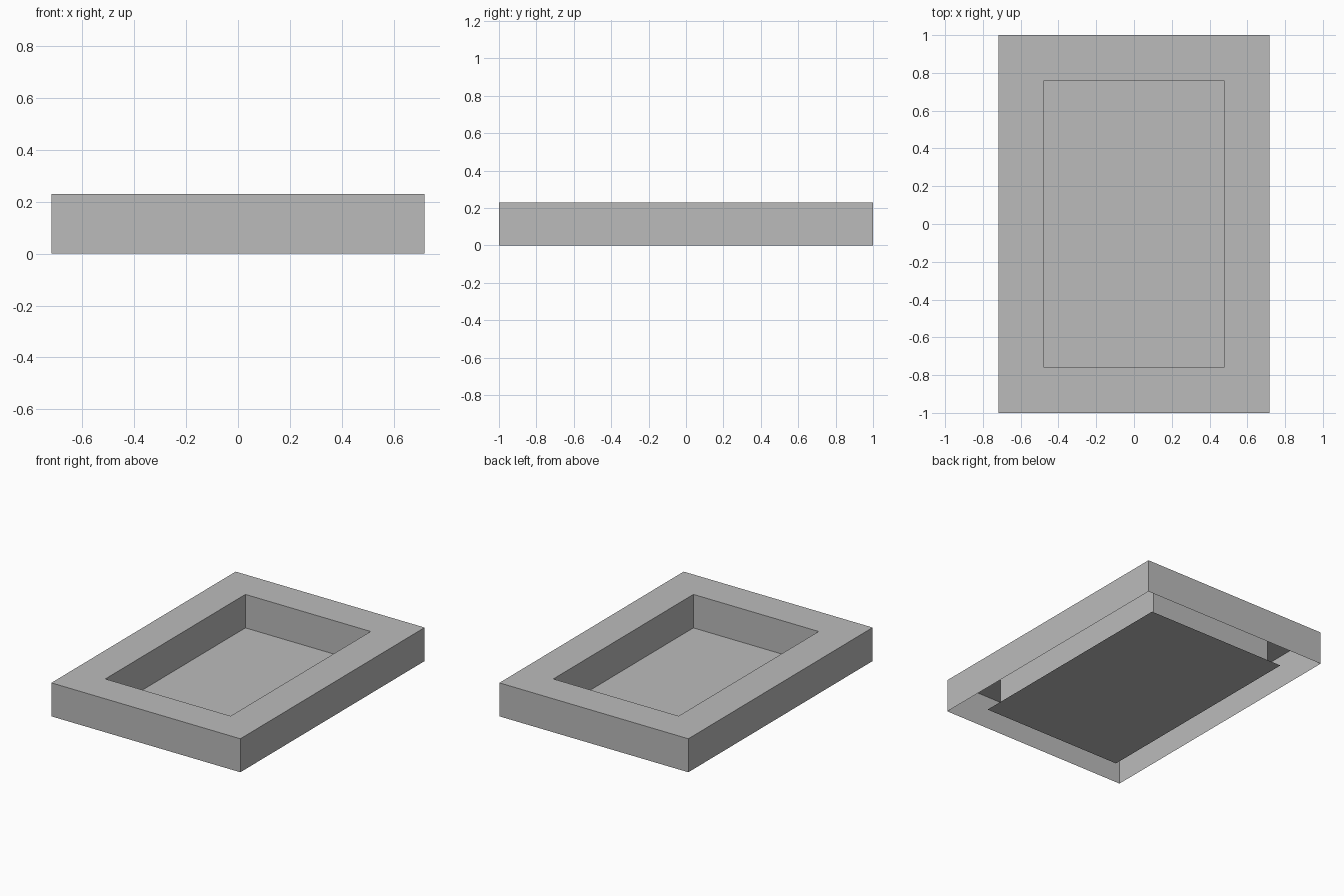
import bpy
import bmesh

cube = bpy.data.objects.get("Cube")
if cube:
    bpy.data.objects.remove(cube, do_unlink=True)

grey = bpy.data.materials.new("plain grey")
grey.use_nodes = True
colour = (0.5, 0.5, 0.5, 1)
grey.diffuse_color = colour
grey.node_tree.nodes["Principled BSDF"].inputs["Base Color"].default_value = colour

HEIGHT = 0.23
OUTER = (0.718, 1.0)      # half sizes in x and y
BASIN = (0.476, 0.76)
FLANGE = (0.535, 0.817)


def rect_shell(name, rings, capped=False):
    """Skin a list of (half sizes, height) rectangles, optionally closing the last."""
    bm = bmesh.new()
    loops = [[bm.verts.new((sx * hx, sy * hy, z))
              for sx, sy in ((-1, -1), (1, -1), (1, 1), (-1, 1))]
             for (hx, hy), z in rings]
    for a, b in zip(loops, loops[1:]):
        for i in range(4):
            j = (i + 1) % 4
            bm.faces.new((a[i], a[j], b[j], b[i]))
    if capped:
        bm.faces.new(loops[-1])
    mesh = bpy.data.meshes.new(name)
    bm.to_mesh(mesh)
    bm.free()
    mesh.materials.append(grey)
    obj = bpy.data.objects.new(name, mesh)
    bpy.context.collection.objects.link(obj)
    return obj


# Open-bottomed shell: outer wall, flat rim, basin wall and floor
rect_shell("tray_shell", [(OUTER, 0), (OUTER, HEIGHT), (BASIN, HEIGHT), (BASIN, 0)], capped=True)

# Thin lip around the underside of the basin
rect_shell("base_flange", [(BASIN, 0), (FLANGE, 0)])
